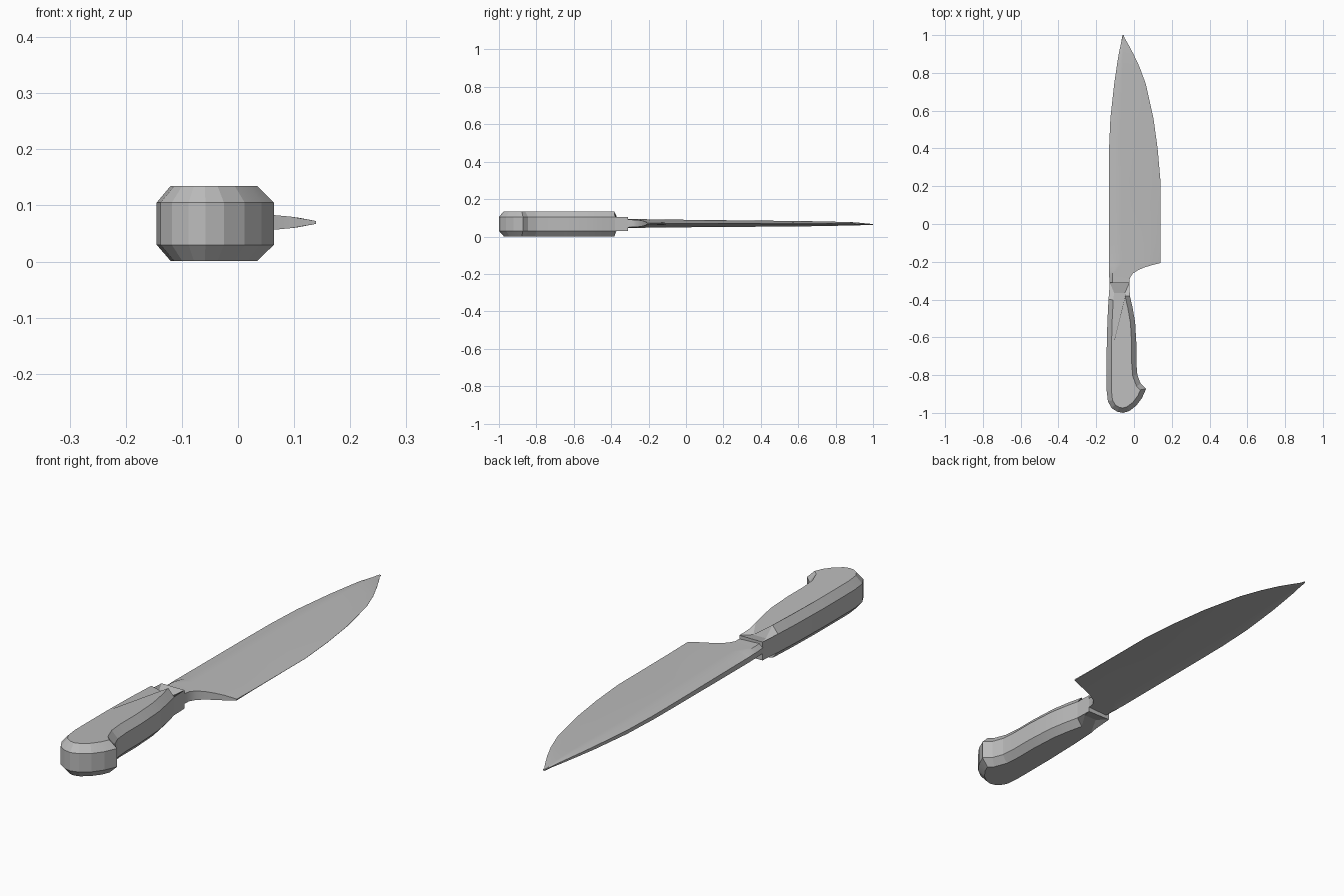
import bpy, bmesh

cube = bpy.data.objects.get("Cube")
if cube:
    bpy.data.objects.remove(cube, do_unlink=True)

steel = bpy.data.materials.new("steel grey")
steel.use_nodes = True
GREY = (0.5, 0.5, 0.5, 1)
steel.diffuse_color = GREY
steel.node_tree.nodes["Principled BSDF"].inputs["Base Color"].default_value = GREY
MID = 0.068


def finish(bm, name, angle):
    bmesh.ops.recalc_face_normals(bm, faces=bm.faces)
    mesh = bpy.data.meshes.new(name)
    bm.to_mesh(mesh)
    bm.free()
    mesh.materials.append(steel)
    obj = bpy.data.objects.new(name, mesh)
    bpy.context.collection.objects.link(obj)
    bpy.ops.object.select_all(action='DESELECT')
    obj.select_set(True)
    bpy.context.view_layer.objects.active = obj
    bpy.ops.object.shade_smooth_by_angle(angle=angle)


def lerp(table, y):
    for (a, va), (b, vb) in zip(table, table[1:]):
        if y <= b:
            return va + (vb - va) * (y - a) / (b - a)
    return table[-1][1]


# Handle: outlined band with a chamfered cap above and below
outline = [(-.128, -.31), (-.135, -.40), (-.141, -.52), (-.145, -.68), (-.145, -.88),
           (-.138, -.94), (-.118, -.975), (-.088, -.994), (-.058, -1), (-.025, -.99),
           (.012, -.962), (.042, -.922), (.064, -.872), (.035, -.845), (.018, -.80),
           (.013, -.74), (.013, -.64), (.006, -.52), (-.008, -.44), (-.022, -.38),
           (-.024, -.31)]
bm = bmesh.new()
rings = [[bm.verts.new((x, y, z)) for x, y in outline] for z in (.03, .105)]
caps = [bm.faces.new(r) for r in rings]
n = len(outline)
for i in range(n):
    j = (i + 1) % n
    bm.faces.new((rings[0][i], rings[0][j], rings[1][j], rings[1][i]))
bmesh.ops.recalc_face_normals(bm, faces=bm.faces)
bmesh.ops.inset_region(bm, faces=caps, thickness=.025, use_even_offset=True)
for cap, z in zip(caps, (0.001, .135)):
    for v in cap.verts:
        v.co.z = z
        if v.co.y > -.36:
            v.co.y = -.365
# Pinch the front end of the handle into a sloping collar
for ring, z in zip(rings, (.045, .093)):
    for i in (0, -1):
        ring[i].co.z = z
finish(bm, "handle", 0.2)

# Blade: wedge sections as (y, spine x, edge x)
sections = [(-.34, -.125, -.03), (-.31, -.126, -.024), (-.285, -.128, -.022),
            (-.262, -.129, -.006), (-.245, -.129, .02), (-.23, -.13, .055),
            (-.218, -.13, .095), (-.207, -.13, .139), (-.1, -.13, .139),
            (.1, -.13, .139), (.24, -.13, .139), (.4, -.129, .125), (.56, -.122, .103),
            (.74, -.102, .063), (.83, -.089, .03), (.9, -.078, -.003),
            (.96, -.068, -.035), (.985, -.064, -.05), (1, -.061, -.054)]
spine_half = [(-.34, .027), (-.3, .025), (.1, .021), (.7, .015), (.9, .009), (1, .003)]
fullness = [(-.34, .45), (-.2, .5), (0, .75), (1, .75)]
middle = [(-.34, .07), (.9, .068), (1, .064)]
STEPS = 8
bm = bmesh.new()
loops = []
for y, x0, x1 in sections:
    edge = max(x1, .142) if y < -.206 else x1 + .002
    upper, lower = [], []
    for k in range(STEPS + 1):
        x = x0 + (x1 - x0) * k / STEPS
        u = (edge - x) / (edge - x0)
        h = lerp(spine_half, y) * u ** lerp(fullness, y)
        if k == 0:
            h *= .45          # rounded spine
            if y < .95:
                x -= .003
        m = lerp(middle, y)
        upper.append(bm.verts.new((x, y, m + h)))
        lower.append(bm.verts.new((x, y, m - h)))
    loops.append(upper + lower[::-1])
for a, b in zip(loops, loops[1:]):
    for i in range(len(a)):
        j = (i + 1) % len(a)
        bm.faces.new((a[i], a[j], b[j], b[i]))
bm.faces.new(loops[0])
bm.faces.new(loops[-1])
finish(bm, "blade", 0.6)
